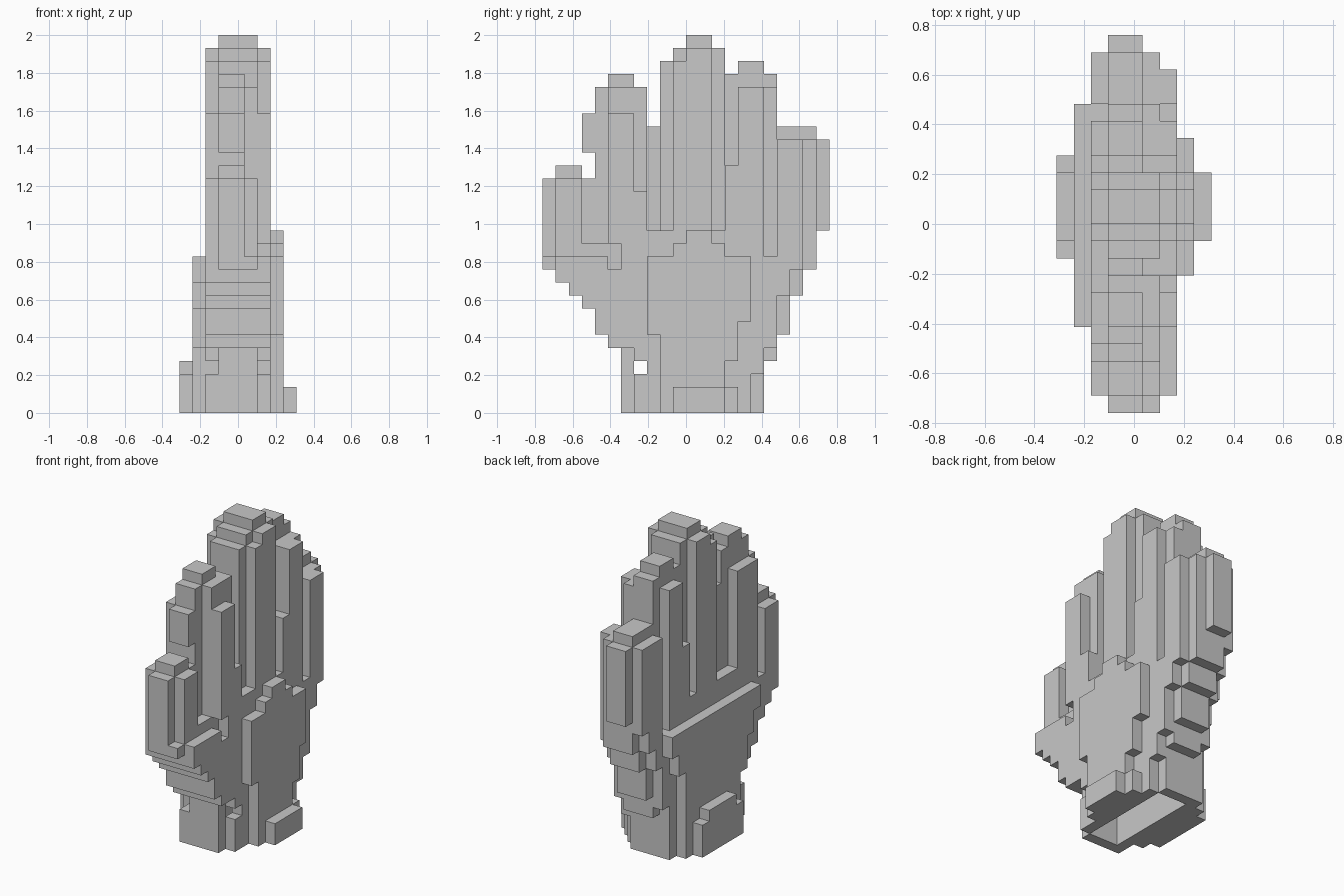
import bpy
import bmesh
from mathutils import Vector

cube = bpy.data.objects.get("Cube")
if cube:
    bpy.data.objects.remove(cube, do_unlink=True)

UNIT = 2 / 29          # edge of one block
parts = {}             # part name -> set of filled cells

stone = bpy.data.materials.new("plain grey")
stone.use_nodes = True
grey = (0.58, 0.58, 0.58, 1)
stone.diffuse_color = grey
shader = next(n for n in stone.node_tree.nodes if n.type == "BSDF_PRINCIPLED")
shader.inputs["Base Color"].default_value = grey
shader.inputs["Roughness"].default_value = 0.9


def cells(x, y, z):
    """Cells of one block: x is inclusive, y and z are half open."""
    return {(i, j, k)
            for i in range(x[0], x[1] + 1)
            for j in range(*y)
            for k in range(*z)}


def add(name, x, y, z):
    parts.setdefault(name, set()).update(cells(x, y, z))


def cut(name, x, y, z):
    parts[name] -= cells(x, y, z)


def stack(name, x, rows, bottom=0, inset=0):
    """Pile up rows of (front, back, top)."""
    for front, back, top in rows:
        add(name, x, (front, back - inset), (bottom, top))
        bottom = top


CORE, WIDE, THICK, FULL = (-1, 0), (-1, 1), (-2, 1), (-2, 2)
RIGHT, LEFT = (-2, -2), (2, 2)

# Wrist: open stub with a block on either side
wrist_rows = [(-5, 6, 4), (-5, 7, 5), (-6, 7, 6)]
stack("wrist", WIDE, wrist_rows)
for side in (RIGHT, LEFT):
    stack("wrist", side, [(-5, 6, 4), (-4, 6, 5), (-6, 7, 6)])
    cut("wrist", side, (-5, -3), (3, 4))
cut("wrist", LEFT, (-5, -4), (0, 3))
cut("wrist", LEFT, (5, 6), (0, 3))
cut("wrist", WIDE, (-4, 5), (0, 4))
add("wrist", (4, 4), (-1, 3), (0, 2))
stack("wrist", (-4, -4), [(-2, 4, 3), (-1, 3, 4)])

# Palm: body widening upward
palm_rows = [(-7, 8, 8), (-8, 8, 9), (-9, 9, 10), (-10, 9, 11), (-10, 10, 12)]
stack("palm", WIDE, palm_rows, bottom=6)
for side in (RIGHT, LEFT):
    stack("palm", side, palm_rows, bottom=6, inset=1)
add("palm", WIDE, (-11, -10), (11, 12))
add("palm", WIDE, (-10, 10), (12, 13))
add("palm", WIDE, (-6, 10), (13, 14))
add("palm", FULL, (-6, 6), (12, 14))
add("palm", (-1, 2), (-4, -3), (14, 17))
add("palm", FULL, (3, 4), (14, 19))
cut("palm", LEFT, (-6, -5), (11, 13))

# Raised pads on both faces of the palm
stack("front_pad", (3, 3),
      [(-2, 4, 2), (-2, 3, 4), (-2, 4, 6), (-3, 4, 7), (-3, 5, 12), (-1, 3, 13), (0, 2, 14)])
stack("back_pad", (-3, -3),
      [(-3, 5, 5), (-4, 5, 8), (-5, 6, 10), (-6, 7, 12)])

# Little finger
add("little_finger", CORE, (-11, -7), (12, 18))
add("little_finger", THICK, (-10, -8), (12, 18))
add("little_finger", CORE, (-10, -8), (18, 19))

# Ring finger
add("ring_finger", CORE, (-7, -3), (12, 25))
add("ring_finger", WIDE, (-6, -3), (12, 25))
add("ring_finger", LEFT, (-6, -4), (13, 23))
add("ring_finger", RIGHT, (-7, -4), (12, 23))
add("ring_finger", CORE, (-8, -7), (20, 23))
add("ring_finger", CORE, (-6, -4), (25, 26))
add("ring_finger", CORE, (-3, -2), (12, 22))

# Middle finger
add("middle_finger", WIDE, (-2, 3), (12, 27))
add("middle_finger", FULL, (-1, 2), (12, 27))
add("middle_finger", WIDE, (-1, 3), (27, 28))
add("middle_finger", FULL, (0, 2), (27, 28))
add("middle_finger", WIDE, (0, 2), (28, 29))

# Index finger
add("index_finger", WIDE, (4, 7), (12, 25))
add("index_finger", FULL, (4, 6), (12, 25))
add("index_finger", CORE, (3, 7), (12, 26))
add("index_finger", CORE, (4, 6), (26, 27))

# Thumb
add("thumb", CORE, (7, 10), (12, 22))
add("thumb", THICK, (7, 10), (13, 21))
add("thumb", FULL, (7, 9), (12, 21))
add("thumb", CORE, (10, 11), (14, 21))

filled = set().union(*parts.values())


def build(name, own):
    """Skin a part with its outward faces, merged into flat panels."""
    bm = bmesh.new()
    for cell in own:
        centre = Vector((cell[0], cell[1] + 0.5, cell[2] + 0.5))
        for axis in range(3):
            for sign in (-1, 1):
                near = list(cell)
                near[axis] += sign
                if tuple(near) in filled:
                    continue
                n, u, v = Vector(), Vector(), Vector()
                n[axis] = sign / 2
                u[(axis + 1) % 3] = sign / 2
                v[(axis + 2) % 3] = 1 / 2
                corners = [n - u - v, n + u - v, n + u + v, n - u + v]
                bm.faces.new([bm.verts.new((centre + c) * UNIT) for c in corners])
    bmesh.ops.remove_doubles(bm, verts=bm.verts[:], dist=UNIT / 100)
    bmesh.ops.dissolve_limit(bm, angle_limit=0.01, verts=bm.verts[:], edges=bm.edges[:])
    mesh = bpy.data.meshes.new(name)
    bm.to_mesh(mesh)
    bm.free()
    mesh.materials.append(stone)
    bpy.context.collection.objects.link(bpy.data.objects.new(name, mesh))


taken = set()
for part_name, part_cells in parts.items():
    build(part_name, part_cells - taken)
    taken |= part_cells
